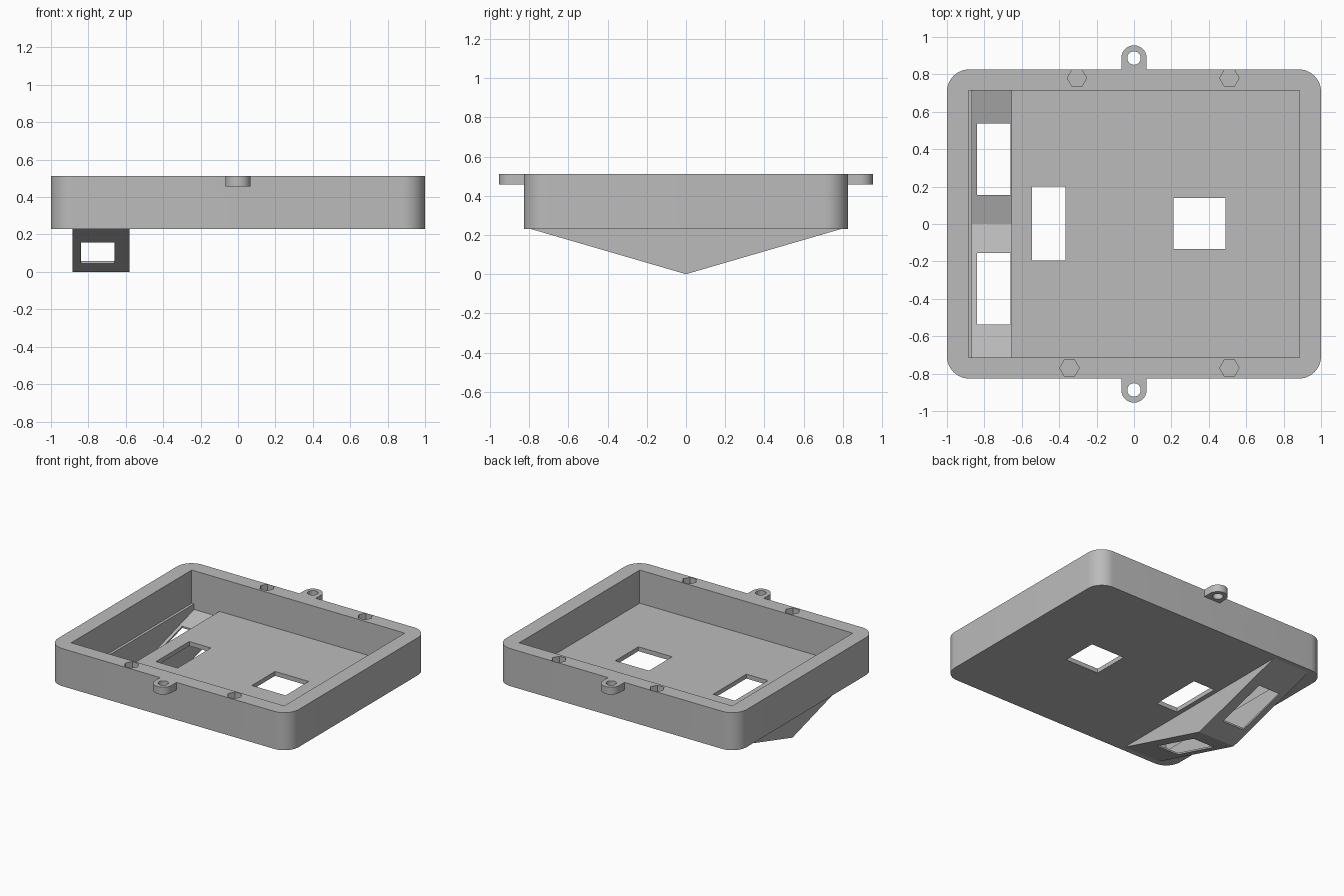
import bpy
import bmesh
from math import cos, sin, pi, radians
from mathutils import Matrix

if "Cube" in bpy.data.objects:
    bpy.data.objects.remove(bpy.data.objects["Cube"], do_unlink=True)

grey = bpy.data.materials.new("plain_grey")
grey.use_nodes = True
colour = (0.5, 0.5, 0.5, 1)
grey.diffuse_color = colour
grey.node_tree.nodes["Principled BSDF"].inputs["Base Color"].default_value = colour

BASE, TOP, FLOOR = 0.23, 0.512, 0.263
HALF_Y = 0.827


def prism(name, outline, low, high, along_x=False):
    """Extrude an outline from low to high along z, or along x for (y, z) outlines."""
    bm = bmesh.new()
    face = bm.faces.new([bm.verts.new((u, v, low)) for u, v in outline])
    moved = bmesh.ops.extrude_face_region(bm, geom=[face])["geom"]
    bmesh.ops.translate(bm, vec=(0, 0, high - low),
                        verts=[v for v in moved if isinstance(v, bmesh.types.BMVert)])
    if along_x:
        bm.transform(Matrix(((0, 0, 1, 0), (1, 0, 0, 0), (0, 1, 0, 0), (0, 0, 0, 1))))
    bmesh.ops.recalc_face_normals(bm, faces=bm.faces)
    mesh = bpy.data.meshes.new(name)
    bm.to_mesh(mesh)
    bm.free()
    mesh.materials.append(grey)
    obj = bpy.data.objects.new(name, mesh)
    bpy.context.collection.objects.link(obj)
    return obj


def arc(cx, cy, radius, start, end, steps):
    angles = [radians(start + (end - start) * i / steps) for i in range(steps + 1)]
    return [(cx + radius * cos(a), cy + radius * sin(a)) for a in angles]


def ring(cx, cy, radius, sides):
    return arc(cx, cy, radius, 0, 360, sides)[:-1]


def rect(x0, x1, y0, y1):
    return [(x0, y0), (x1, y0), (x1, y1), (x0, y1)]


def combine(target, other, operation):
    mod = target.modifiers.new(operation.lower(), "BOOLEAN")
    mod.operation, mod.solver, mod.object = operation, "EXACT", other
    bpy.context.view_layer.objects.active = target
    bpy.ops.object.modifier_apply(modifier=mod.name)
    bpy.data.objects.remove(other, do_unlink=True)


# Rounded outer block
r = 0.12
outline = []
for i, (sx, sy) in enumerate([(1, 1), (-1, 1), (-1, -1), (1, -1)]):
    outline += arc(sx * (1 - r), sy * (HALF_Y - r), r, 90 * i, 90 * i + 90, 12)
tray = prism("tray", outline, BASE, TOP)

# V-shaped housing under the floor
slope = BASE / 0.79
combine(tray, prism("housing", [(0, 0), (0.79, BASE), (0.77, 0.25), (-0.77, 0.25), (-0.79, BASE)],
                    -0.885, -0.58, True), "UNION")

# Mounting lugs on front and back
for s in (1, -1):
    lug = [(0.068, s * 0.8)] + [(x, s * y) for x, y in arc(0, 0.887, 0.068, 0, 180, 20)]
    lug.append((-0.068, s * 0.8))
    combine(tray, prism("lug", lug, 0.457, TOP), "UNION")
    combine(tray, prism("lug_hole", ring(0, s * 0.887, 0.036, 24), 0.4, 0.6), "DIFFERENCE")

# Main cavity and the sloped channel in the housing
combine(tray, prism("cavity", rect(-0.885, 0.885, -0.715, 0.715), FLOOR, 0.6), "DIFFERENCE")
wall = 0.013
end = wall + 0.715 * slope
combine(tray, prism("channel", [(0, wall), (0.715, end), (0.715, 0.3), (-0.715, 0.3), (-0.715, end)],
                    -0.865, -0.655, True), "DIFFERENCE")

# Floor windows and housing windows
windows = [(0.21, 0.49, -0.135, 0.14), (-0.545, -0.365, -0.195, 0.2),
           (-0.84, -0.66, 0.155, 0.538), (-0.84, -0.66, -0.538, -0.155)]
for w in windows:
    combine(tray, prism("window", rect(*w), -0.1, 0.35), "DIFFERENCE")

# Hexagonal nut pockets in the rim
for x, y in [(-0.305, 0.78), (0.51, 0.78), (-0.345, -0.77), (0.51, -0.77)]:
    combine(tray, prism("pocket", ring(x, y, 0.052, 6), TOP - 0.06, 0.6), "DIFFERENCE")

# Smooth round corners, crisp edges
bpy.ops.object.select_all(action="DESELECT")
tray.select_set(True)
bpy.context.view_layer.objects.active = tray
bpy.ops.object.shade_smooth_by_angle(angle=radians(14))
